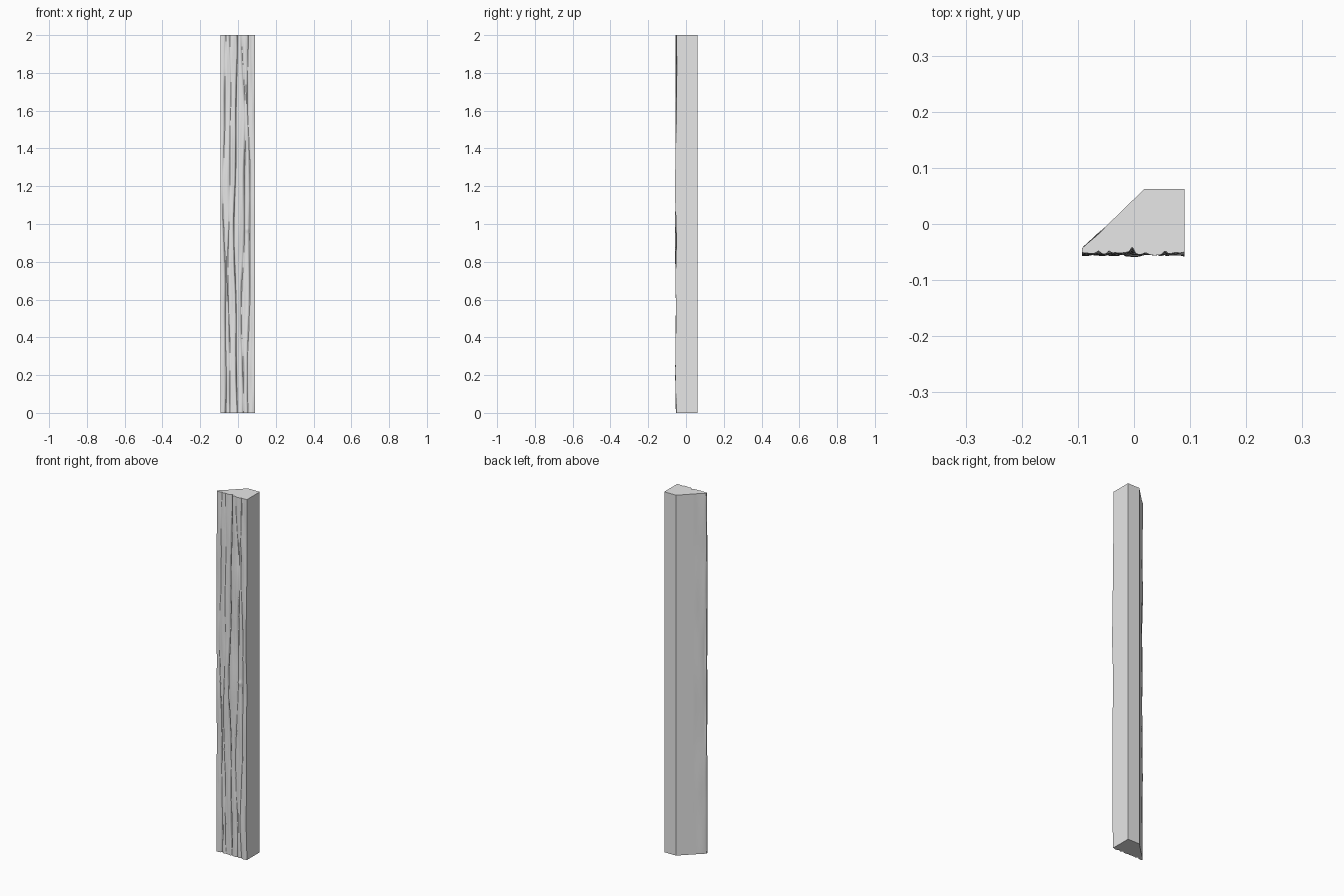
import bpy
import bmesh
import math
from mathutils import Vector, noise

cube = bpy.data.objects.get("Cube")
if cube:
    bpy.data.objects.remove(cube, do_unlink=True)

HEIGHT = 2.0
LEFT, RIGHT, BACK, FRONT = 0.09, -0.093, 0.062, -0.05
CHAMFER_X = 0.018
ROWS, FRONT_COLS, CHAMFER_COLS = 280, 100, 12

# Cracks in the rough face: start x, depth, half width, sway, phase
CRACKS = [
    (-0.070, 0.009, 0.005, 0.010, 0.4),
    (-0.045, 0.006, 0.004, 0.009, 2.1),
    (-0.012, 0.013, 0.004, 0.010, 1.2),
    (0.030, 0.011, 0.006, 0.013, 3.0),
    (0.058, 0.008, 0.005, 0.009, 4.4),
]


def crack_x(x, sway, phase, z):
    return x + sway * (0.7 * math.sin(3.6 * z + phase) + 0.3 * math.sin(9 * z + 2 * phase))


def bump(d, width):
    return math.exp(-(d / width) ** 2)


def front_y(x, z):
    """Wavy weathered surface with wandering cracks and a knot."""
    swell = math.sin(math.pi * z / HEIGHT)
    broad = noise.noise(Vector((x * 14, 3.1, z * 2.5)))
    grain = noise.noise(Vector((x * 60, 7.7, z * 5)))
    y = FRONT - 0.002 - 0.003 * swell - 0.006 * broad - 0.0025 * grain
    for cx, depth, width, sway, phase in CRACKS:
        strength = 0.65 + 0.6 * noise.noise(Vector((phase, 1.5, z * 6)))
        y += depth * strength * bump(x - crack_x(cx, sway, phase, z), width)
    y -= 0.004 * bump(math.hypot(x - 0.05, z - 0.97), 0.012)
    return min(max(y, -0.062), -0.038)


def section(z):
    """Outline of the post at height z, starting at the back left corner."""
    points = [(LEFT, BACK), (CHAMFER_X, BACK)]
    edge_y = front_y(RIGHT, z) + 0.007
    # The chamfer is sawn flat, then turns into a rough waney edge
    for i in range(CHAMFER_COLS):
        t = 0.55 + 0.45 * i / CHAMFER_COLS
        rough = max(0, (t - 0.6) / 0.4) * noise.noise(Vector((t * 3, 9.2, z * 3)))
        x = CHAMFER_X + t * (RIGHT - CHAMFER_X)
        y = BACK + t * (-0.046 - BACK)
        points.append((x - 0.006 * rough, y + 0.006 * rough))
    points.append((RIGHT, max(edge_y, -0.05)))
    for i in range(FRONT_COLS + 1):
        x = RIGHT + (LEFT - RIGHT) * i / FRONT_COLS
        points.append((x, front_y(x, z)))
    return points


# Rough post: stacked sections joined by quads, capped at both ends
bm = bmesh.new()
rings = []
for r in range(ROWS + 1):
    z = HEIGHT * r / ROWS
    rings.append([bm.verts.new((x, y, z)) for x, y in section(z)])
for low, high in zip(rings, rings[1:]):
    for i in range(len(low)):
        j = (i + 1) % len(low)
        bm.faces.new((low[i], low[j], high[j], high[i]))
bm.faces.new(list(reversed(rings[0])))
bm.faces.new(rings[-1])
bmesh.ops.recalc_face_normals(bm, faces=bm.faces)

mesh = bpy.data.meshes.new("rough_post")
bm.to_mesh(mesh)
bm.free()
post = bpy.data.objects.new("rough_post", mesh)
bpy.context.collection.objects.link(post)

# Plain grey material
grey = bpy.data.materials.new("plain_grey")
grey.use_nodes = True
colour = (0.8, 0.8, 0.8, 1)
grey.diffuse_color = colour
grey.node_tree.nodes["Principled BSDF"].inputs["Base Color"].default_value = colour
mesh.materials.append(grey)

# Smooth grain, crisp sawn corners
bpy.ops.object.select_all(action="DESELECT")
post.select_set(True)
bpy.context.view_layer.objects.active = post
bpy.ops.object.shade_smooth_by_angle(angle=math.radians(35))
